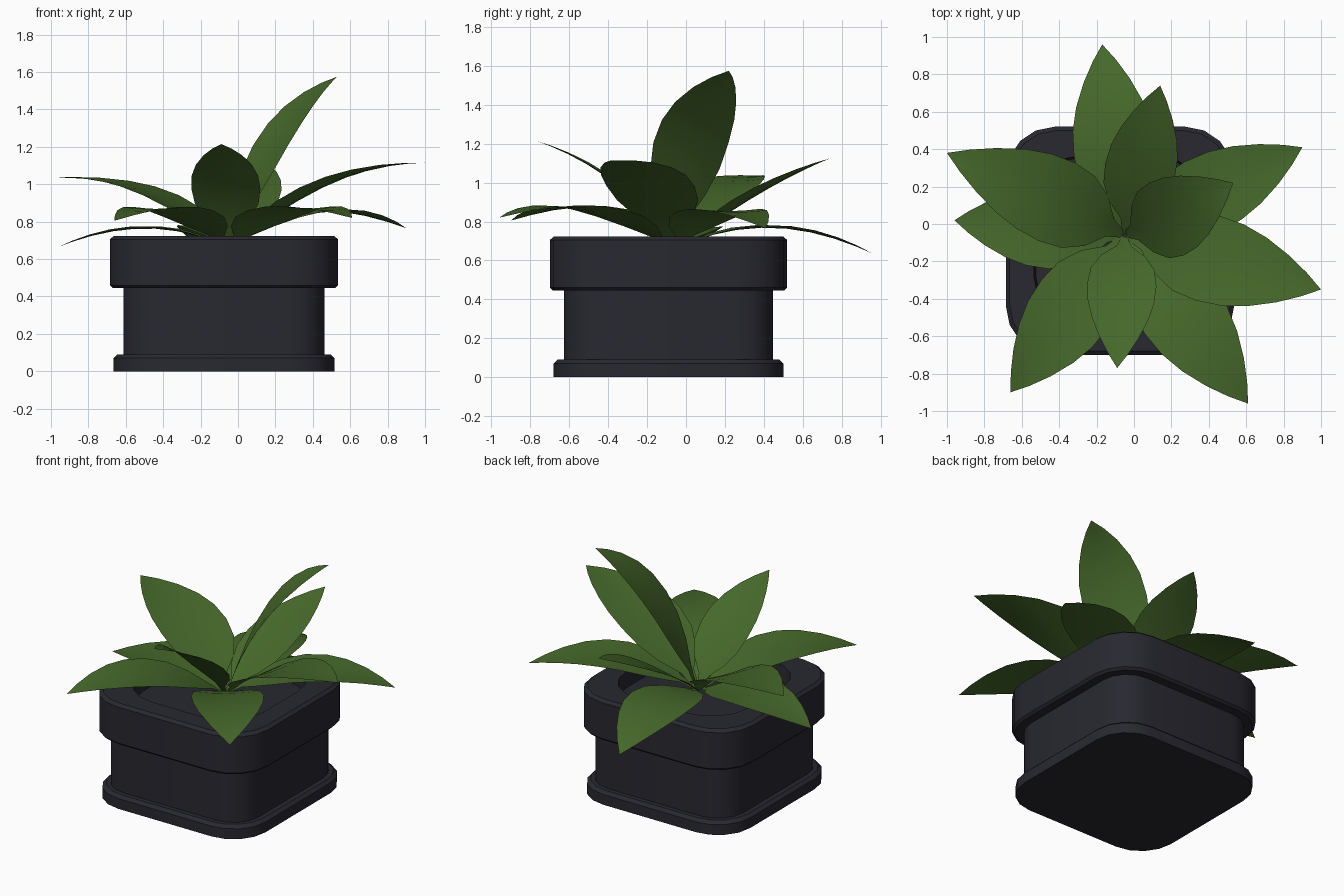
import bpy, bmesh, math
from mathutils import Vector

if "Cube" in bpy.data.objects:
    bpy.data.objects.remove(bpy.data.objects["Cube"])


def material(name, rgb):
    m = bpy.data.materials.new(name)
    m.diffuse_color = (*rgb, 1)
    m.use_nodes = True
    m.node_tree.nodes["Principled BSDF"].inputs["Base Color"].default_value = m.diffuse_color
    return m


charcoal = material("charcoal", (0.021, 0.021, 0.030))
green = material("leaf green", (0.062, 0.140, 0.024))


def add_object(name, bm, mat, angle):
    me = bpy.data.meshes.new(name)
    bm.to_mesh(me)
    bm.free()
    me.materials.append(mat)
    ob = bpy.data.objects.new(name, me)
    bpy.context.collection.objects.link(ob)
    bpy.ops.object.select_all(action='DESELECT')
    ob.select_set(True)
    bpy.context.view_layer.objects.active = ob
    bpy.ops.object.shade_smooth_by_angle(angle=math.radians(angle))
    return ob


CX, CY = -0.075, -0.09


def rounded_square(bm, half, radius, z, seg=4):
    verts = []
    for q in range(4):
        mid = math.radians(45 + 90 * q)
        ox = math.copysign(half - radius, math.cos(mid))
        oy = math.copysign(half - radius, math.sin(mid))
        for i in range(seg + 1):
            a = math.radians(90 * (q + i / seg))
            verts.append(bm.verts.new((CX + ox + radius * math.cos(a),
                                       CY + oy + radius * math.sin(a), z)))
    return verts


# Pot: stacked rounded squares (half width, corner radius, height)
profile = [(0.59, 0.24, 0), (0.59, 0.24, 0.07), (0.57, 0.23, 0.09),
           (0.538, 0.19, 0.09), (0.538, 0.19, 0.445), (0.595, 0.25, 0.445),
           (0.61, 0.26, 0.46), (0.61, 0.26, 0.705), (0.59, 0.25, 0.723),
           (0.46, 0.27, 0.723), (0.45, 0.26, 0.62)]
bm = bmesh.new()
loops = [rounded_square(bm, *p) for p in profile]
for a, b in zip(loops, loops[1:]):
    n = len(a)
    for i in range(n):
        j = (i + 1) % n
        bm.faces.new((a[i], a[j], b[j], b[i]))
bm.faces.new(loops[0][::-1])
add_object("pot", bm, charcoal, 30)

# Soil surface inside the pot
bm = bmesh.new()
bm.faces.new(rounded_square(bm, 0.45, 0.26, 0.62))
add_object("soil", bm, charcoal, 30)

# Leaves: arching sheets, slightly cupped across
WIDTH = [(0, .08), (.1, .22), (.2, .64), (.32, .92), (.45, 1), (.58, .96),
         (.7, .81), (.82, .56), (.92, .28), (1, 0)]
HEART = Vector((-0.05, -0.06, 0.66))


def leaf(name, tip, mid_z, width, reach=0.46, bend=0):
    tip = Vector(tip)
    out = Vector((tip.x - HEART.x, tip.y - HEART.y, 0))
    d = out.normalized()
    side = Vector((-d.y, d.x, 0))
    root = HEART + d * 0.01
    ctrl = root + out * reach + side * bend
    ctrl.z = 2 * mid_z - (root.z + tip.z) / 2
    bm = bmesh.new()
    rows = []
    for t, w in WIDTH:
        p = root * (1 - t) ** 2 + ctrl * (2 * t * (1 - t)) + tip * t * t
        tan = (ctrl - root) * (1 - t) + (tip - ctrl) * t
        up = tan.cross(side).normalized()
        h = width / 2 * w
        if w == 0:
            rows.append([bm.verts.new(p)])
        else:
            rows.append([bm.verts.new(p + side * (k * h) + up * (0.06 * h * (k * k - 0.5)))
                         for k in (1, 0.5, 0, -0.5, -1)])
    for a, b in zip(rows, rows[1:]):
        for i in range(4):
            if len(b) == 1:
                bm.faces.new((a[i], a[i + 1], b[0]))
            else:
                bm.faces.new((a[i], a[i + 1], b[i + 1], b[i]))
    add_object(name, bm, green, 60)


for name, tip, mid_z, width, reach, bend in [
    ("leaf_back", (-0.17, 0.96, 0.635), 0.775, 0.44, 0.46, 0),
    ("leaf_back_raised", (0.14, 0.74, 1.125), 0.93, 0.38, 0.44, 0),
    ("leaf_tall", (0.53, 0.22, 1.575), 1.25, 0.43, 0.33, -0.04),
    ("leaf_left_raised", (-1.0, 0.38, 1.035), 0.955, 0.46, 0.36, -0.02),
    ("leaf_left_low", (-0.96, 0.02, 0.665), 0.77, 0.43, 0.44, 0),
    ("leaf_front_raised", (-0.09, -0.77, 1.215), 1.0, 0.37, 0.33, 0),
    ("leaf_front_left", (-0.66, -0.90, 0.805), 0.865, 0.44, 0.46, 0),
    ("leaf_front_right", (0.61, -0.96, 0.82), 0.865, 0.45, 0.46, 0),
    ("leaf_right_raised", (1.0, -0.35, 1.115), 1.0, 0.47, 0.43, 0),
    ("leaf_right_low", (0.90, 0.41, 0.765), 0.855, 0.42, 0.46, 0),
]:
    leaf(name, tip, mid_z, width, reach, bend)
